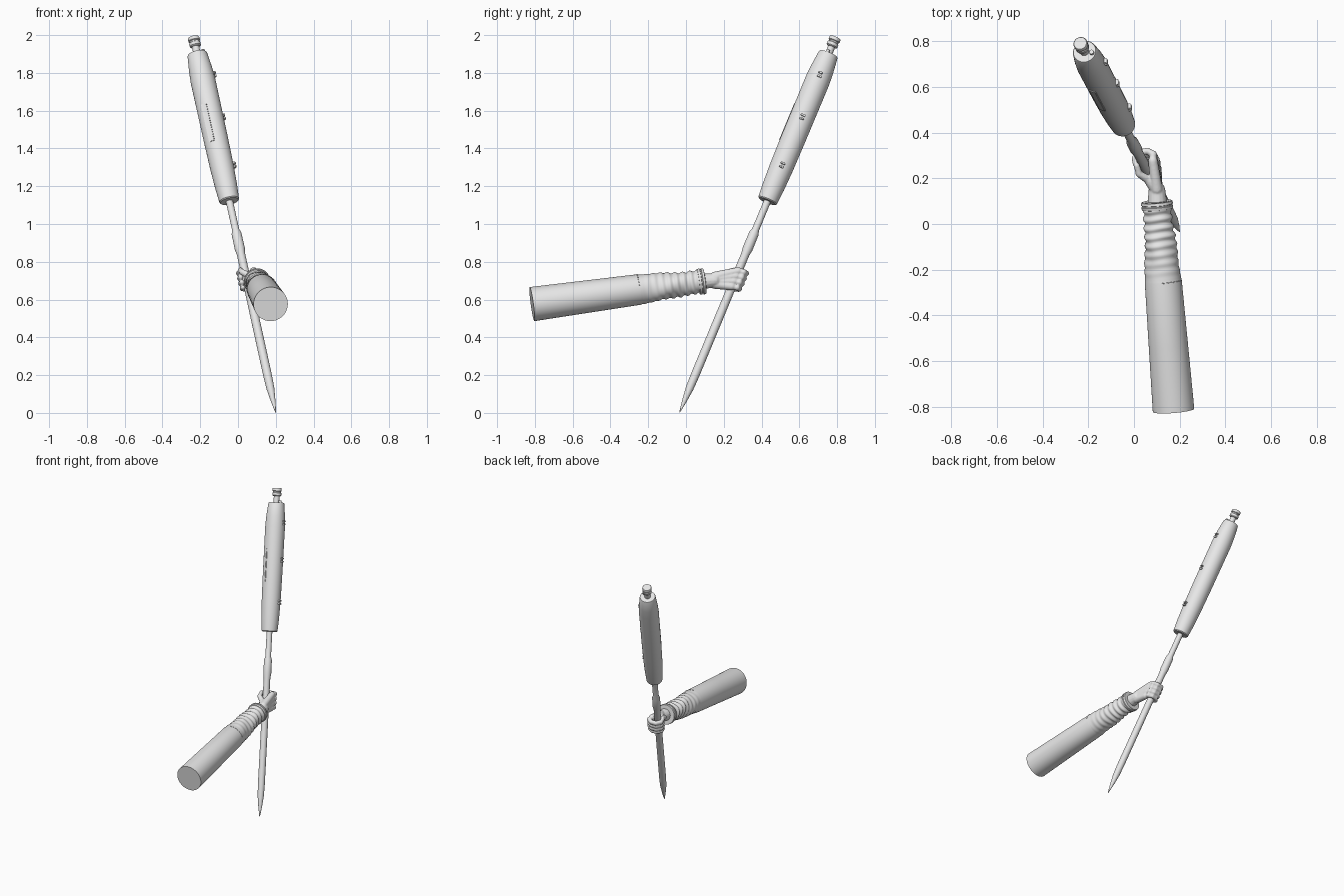
import bpy, bmesh, math
from mathutils import Vector, Matrix

cube = bpy.data.objects.get("Cube")
if cube:
    bpy.data.objects.remove(cube)

GREY = (0.8, 0.8, 0.8, 1)
mat = bpy.data.materials.new("light grey")
mat.use_nodes = True
mat.diffuse_color = GREY
mat.node_tree.nodes["Principled BSDF"].inputs["Base Color"].default_value = GREY


def finish(name, bm, angle=35):
    bmesh.ops.recalc_face_normals(bm, faces=bm.faces)
    me = bpy.data.meshes.new(name)
    bm.to_mesh(me)
    bm.free()
    me.materials.append(mat)
    ob = bpy.data.objects.new(name, me)
    bpy.context.collection.objects.link(ob)
    bpy.ops.object.select_all(action='DESELECT')
    ob.select_set(True)
    bpy.context.view_layer.objects.active = ob
    bpy.ops.object.shade_smooth_by_angle(angle=math.radians(angle))
    return ob


def loft(bm, points, radii, sides=32, ripple=None):
    """Closed tube through points; ripple(ring, angle) adds to the radius."""
    points = [Vector(p) for p in points]
    last = len(points) - 1
    frame, prev, rings = None, None, []
    for i, p in enumerate(points):
        t = (points[min(i + 1, last)] - points[max(i - 1, 0)]).normalized()
        if frame is None:
            frame = t.to_track_quat('Z', 'Y')
        else:
            frame = prev.rotation_difference(t) @ frame
        prev = t
        ring = []
        for k in range(sides):
            a = math.tau * k / sides
            r = radii[i] + (ripple(i, a) if ripple else 0)
            ring.append(bm.verts.new(p + frame @ Vector((r * math.cos(a), r * math.sin(a), 0))))
        rings.append(ring)
    for lo, hi in zip(rings, rings[1:]):
        for k in range(sides):
            j = (k + 1) % sides
            bm.faces.new((lo[k], lo[j], hi[j], hi[k]))
    bm.faces.new(rings[0][::-1])
    bm.faces.new(rings[-1])


# Staff axis, addressed by height
TIP = Vector((0.2, -0.035, 0.0))
TOP = Vector((-0.235, 0.79, 1.985))
AXIS = (TOP - TIP).normalized()


def on_axis(z):
    return TIP.lerp(TOP, z / TOP.z)


def turned(name, profile, sides=32):
    bm = bmesh.new()
    loft(bm, [on_axis(z) for z, r in profile], [r for z, r in profile], sides)
    return finish(name, bm)


def perp(v):
    v = Vector(v)
    return (v - AXIS * v.dot(AXIS)).normalized()


def plate(name, z, facing, out, size):
    """Bevelled block on the staff, size = width, length, thickness."""
    n = perp(facing)
    rot = Matrix((AXIS.cross(n), AXIS, n)).transposed().to_4x4()
    bm = bmesh.new()
    bmesh.ops.create_cube(bm, size=1)
    bmesh.ops.scale(bm, vec=size, verts=bm.verts)
    bmesh.ops.bevel(bm, geom=bm.edges[:], offset=min(size) * 0.25, segments=2, affect='EDGES')
    bmesh.ops.transform(bm, matrix=Matrix.Translation(on_axis(z) + n * out) @ rot, verts=bm.verts)
    return finish(name, bm)


# Staff with pointed end and collar
turned("staff", [(0.003, 0.002), (0.06, 0.012), (0.13, 0.021), (0.2, 0.023), (0.5, 0.023),
                 (0.84, 0.022), (0.87, 0.027), (0.95, 0.026), (0.97, 0.019), (1.15, 0.019)])

# Thick canister with tapered ends
turned("canister", [(1.12, 0.048), (1.125, 0.053), (1.2, 0.059), (1.3, 0.063), (1.45, 0.065),
                    (1.76, 0.066), (1.82, 0.062), (1.895, 0.053), (1.9, 0.05)])

# Neck, cap and side bolt on the canister's end
turned("neck", [(1.88, 0.02), (1.95, 0.019)])
turned("end_cap", [(1.938, 0.024), (1.943, 0.03), (1.958, 0.03), (1.961, 0.026), (1.967, 0.026),
                   (1.97, 0.031), (1.983, 0.031), (1.987, 0.028)])
bm = bmesh.new()
foot = on_axis(1.89) + perp((1, -0.3, 0)) * 0.035
loft(bm, [foot, foot + AXIS * 0.025], [0.01, 0.01], 16)
finish("side_bolt", bm)

# Clasps along the left side, and a thin cover plate
for i, z in enumerate((1.3, 1.555, 1.78)):
    for s in (-1, 1):
        plate(f"clasp_{i + 1}_{'lower' if s < 0 else 'upper'}", z + s * 0.009, (1, 0, 0),
              0.067, (0.026, 0.011, 0.018))
plate("cover_plate", 1.52, (-0.4, -0.8, 0.3), 0.064, (0.032, 0.22, 0.008))

# Sleeve: plain upper tube, wrinkled toward the wrist
SHOULDER = Vector((0.173, -0.815, 0.576))
ELBOW = Vector((0.128, -0.25, 0.653))
WRIST = Vector((0.102, 0.07, 0.694))
STEPS = 48
pts = [SHOULDER, SHOULDER.lerp(ELBOW, 0.5), ELBOW]
radii = [0.091, 0.086, 0.081]
for i in range(1, STEPS + 1):
    t = i / STEPS
    pts.append(ELBOW.lerp(WRIST, t))
    radii.append(0.08 - 0.019 * min(1, t * 1.25))


def wrinkle(i, a):
    t = max(0, i - 2) / STEPS
    fade = min(1, t * 1.6)
    return 0.0045 * fade * math.sin(t * 52 + 1.3 * math.sin(a) + 0.8 * math.sin(2 * a + 1)) \
        + 0.003 * math.sin(math.pi * t) * math.sin(3 * a + t * 9)


bm = bmesh.new()
loft(bm, pts, radii, 48, wrinkle)
finish("sleeve", bm, 60)

# Cuff: two rims with a groove between
ARM = (WRIST - ELBOW).normalized()
cuff = [(-0.006, 0.058), (-0.004, 0.068), (0.008, 0.07), (0.01, 0.065), (0.014, 0.065),
        (0.016, 0.07), (0.028, 0.068), (0.03, 0.06), (0.022, 0.045)]
bm = bmesh.new()
loft(bm, [WRIST + ARM * s for s, r in cuff], [r for s, r in cuff], 48)
finish("cuff", bm)

# Seam stitches round the sleeve
side = ARM.cross(Vector((0, 0, 1))).normalized()
up = side.cross(ARM)
bm = bmesh.new()
for k in range(7):
    a = [math.radians(15 + k * 12 + e) for e in (0, 7)]
    loft(bm, [ELBOW + (side * math.cos(q) + up * math.sin(q)) * 0.081 for q in a], [0.002] * 2, 6)
finish("sleeve_stitches", bm)

# Hand: wrist, palm, curled fingers and thumb fused into one skin
bm = bmesh.new()


def limb(points, radii):
    loft(bm, points, radii, 14)
    for p, r in zip(points, radii):
        bmesh.ops.create_icosphere(bm, subdivisions=2, radius=r,
                                   matrix=Matrix.Translation(Vector(p)))


limb([(0.103, 0.08, 0.696), (0.1, 0.15, 0.702)], [0.044, 0.037])
curl = [(0.047, 0.0), (0.047, 0.03), (0.022, 0.047), (-0.014, 0.042), (-0.034, 0.014), (-0.028, -0.014)]
for k in range(4):
    base = on_axis(0.705) + AXIS * (k - 1.5) * 0.03
    path = []
    for x, y in curl:
        v = Vector((x, y, 0))
        path.append(base + v - AXIS * v.dot(AXIS) * 0.6)
    limb([Vector((0.1, 0.15, 0.702 + (k - 1.5) * 0.013)), path[0]], [0.026, 0.021])
    size = 0.0135 if k == 0 else 0.0155
    limb(path, [size * 1.1, size * 1.15, size, size * 1.05, size, size * 0.9])
limb([(0.09, 0.16, 0.715), (0.058, 0.197, 0.728), (0.022, 0.22, 0.745), (0.012, 0.255, 0.757)],
     [0.026, 0.019, 0.016, 0.013])
hand = finish("hand", bm, 180)
skin = hand.modifiers.new("Fuse", 'REMESH')
skin.mode = 'VOXEL'
skin.voxel_size = 0.004
skin.use_smooth_shade = True
soft = hand.modifiers.new("Soften", 'SMOOTH')
soft.factor = 0.5
soft.iterations = 4
